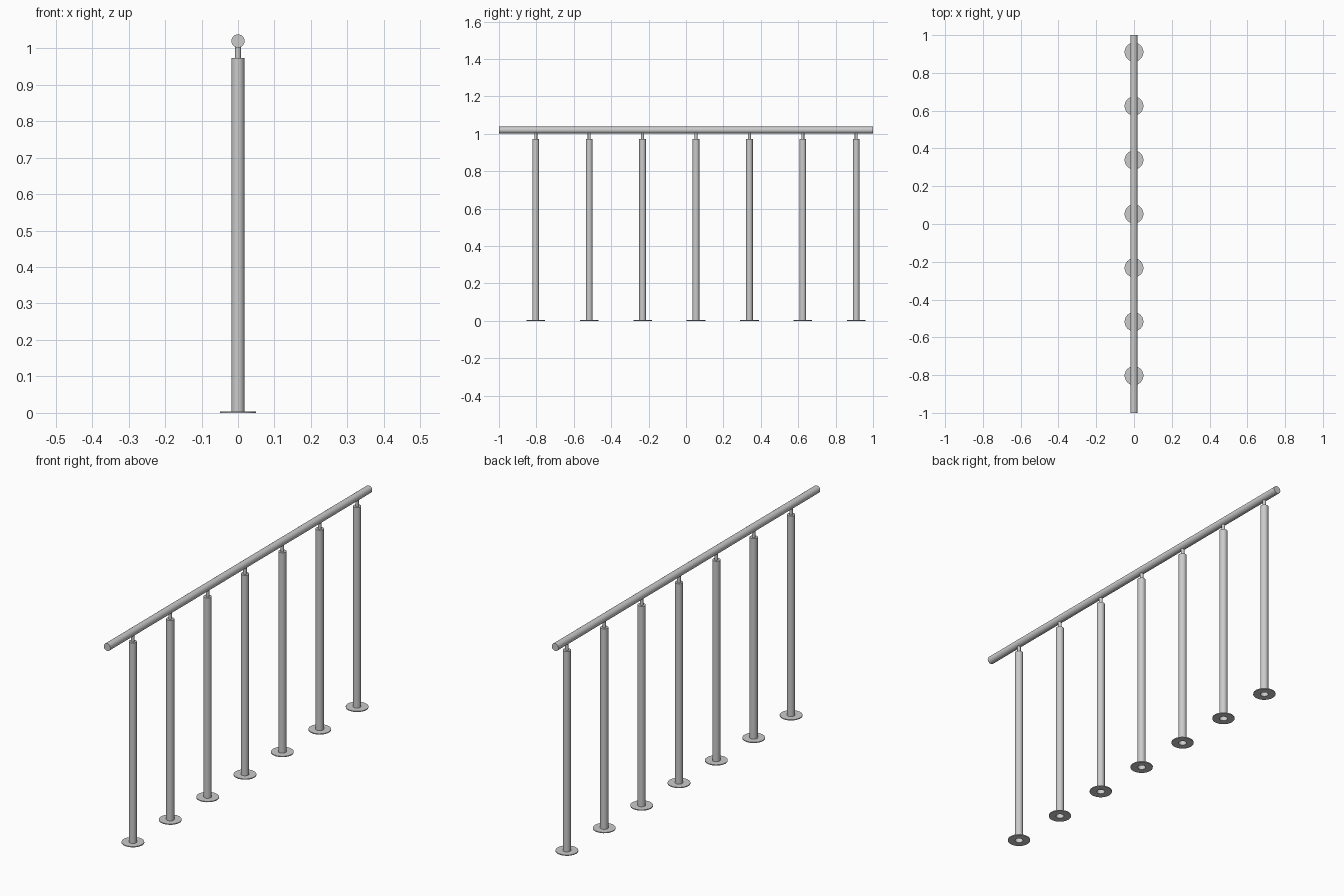
import bpy, bmesh, math

if "Cube" in bpy.data.objects:
    bpy.data.objects.remove(bpy.data.objects["Cube"])

POSTS = 7
FIRST_Y, STEP = -0.803, 0.2855
RAIL_Z, RAIL_R = 1.02, 0.018


def lathe(name, profile, sides, y=0.0):
    """Revolve (radius, z) points about a vertical axis; radius 0 closes the end."""
    bm = bmesh.new()
    rings = []
    for r, z in profile:
        if r == 0:
            rings.append([bm.verts.new((0, 0, z))] * sides)
        else:
            rings.append([bm.verts.new((r * math.cos(math.tau * i / sides),
                                        r * math.sin(math.tau * i / sides), z))
                          for i in range(sides)])
    for a, b in zip(rings, rings[1:]):
        for i in range(sides):
            j = (i + 1) % sides
            bm.faces.new(dict.fromkeys((a[i], a[j], b[j], b[i])))
    mesh = bpy.data.meshes.new(name)
    bm.to_mesh(mesh)
    bm.free()
    ob = bpy.data.objects.new(name, mesh)
    bpy.context.collection.objects.link(ob)
    ob.location.y = y
    bpy.ops.object.select_all(action='DESELECT')
    ob.select_set(True)
    bpy.context.view_layer.objects.active = ob
    bpy.ops.object.shade_smooth_by_angle(angle=math.radians(30))
    return ob


# Handrail: closed round bar along y
rail = lathe("handrail", [(0, -1), (RAIL_R, -1), (RAIL_R, 1), (0, 1)], 24)
rail.rotation_euler.x = math.radians(-90)
rail.location.z = RAIL_Z

for n in range(POSTS):
    y = FIRST_Y + n * STEP
    # Post: tube open at the foot, capped at the top
    lathe(f"post_{n + 1}", [(0.018, 0), (0.018, 0.973), (0, 0.973)], 24, y)
    # Thin pin joining post and rail
    lathe(f"rail_pin_{n + 1}", [(0.008, 0.973), (0.008, RAIL_Z - 0.01)], 16, y)
    # Floor flange: flat ring around the foot of the post
    lathe(f"floor_flange_{n + 1}",
          [(0.018, 0), (0.05, 0), (0.05, 0.004), (0.018, 0.004)], 24, y)
